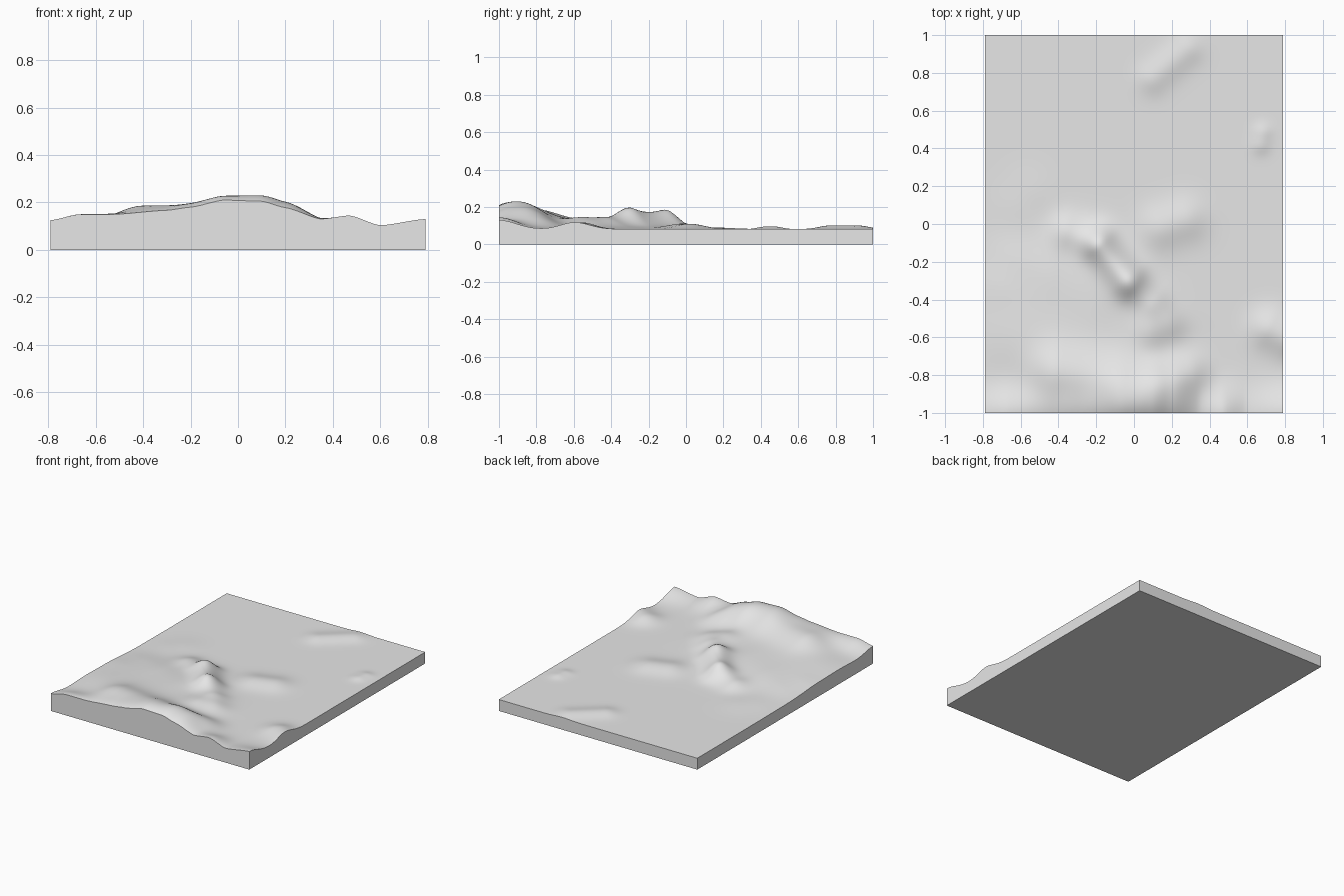
import bpy
import bmesh
import math
from mathutils import Vector

cube = bpy.data.objects.get("Cube")
if cube:
    bpy.data.objects.remove(cube, do_unlink=True)

HALF_X, HALF_Y = 0.79, 1.0
PLAIN = 0.082

# Each ridge: start x, start y, end x, end y, height, width
RIDGES = [
    (-0.55, -0.6, -0.1, -0.6, 0.045, 0.3),       # south-west upland
    (-0.4, -0.8, 0.2, -0.87, 0.07, 0.15),        # front ridge
    (-0.06, -0.86, 0.05, -0.88, 0.02, 0.12),     # front summit
    (0.15, -0.82, 0.3, -0.78, 0.025, 0.1),       # front ridge spur
    (-0.35, -0.04, -0.2, -0.08, 0.03, 0.09),     # central ridge, west arm
    (-0.18, -0.12, -0.04, -0.28, 0.065, 0.09),   # central ridge, crest
    (0.0, -0.34, 0.09, -0.41, 0.035, 0.09),      # central ridge, tail
    (-0.4, -0.25, -0.2, -0.3, 0.025, 0.2),       # slope behind crest
    (-0.6, 0.1, -0.55, 0.15, 0.008, 0.14),       # low western swell
    (-0.7, -0.3, -0.65, -0.2, 0.012, 0.15),
    (0.15, -0.02, 0.27, 0.02, 0.028, 0.11),      # middle hill
    (0.1, -0.56, 0.17, -0.53, 0.03, 0.1),        # southern knoll
    (0.1, 0.77, 0.28, 0.92, 0.019, 0.08),        # northern ridge
    (0.67, 0.42, 0.68, 0.48, 0.013, 0.05),       # small eastern knoll
    (0.72, -0.56, 0.8, -0.6, 0.036, 0.1),        # eastern edge hill
]

# Height of the cut along the front edge
FRONT = [(-0.79, 0.125), (-0.67, 0.15), (-0.52, 0.15), (-0.3, 0.167),
         (-0.2, 0.18), (-0.06, 0.21), (0.1, 0.205), (0.2, 0.178),
         (0.35, 0.13), (0.47, 0.145), (0.6, 0.103), (0.79, 0.13)]


def ridge_height(p, ridge):
    ax, ay, bx, by, height, width = ridge
    a, d = Vector((ax, ay)), Vector((bx - ax, by - ay))
    t = max(0, min(1, (p - a).dot(d) / d.length_squared))
    return height * math.exp(-((p - a - d * t).length / width) ** 2)


def hills(x, y):
    p = Vector((x, y))
    return PLAIN + sum(ridge_height(p, r) for r in RIDGES)


def front_height(x):
    for (xa, za), (xb, zb) in zip(FRONT, FRONT[1:]):
        if x <= xb:
            t = max(0, (x - xa) / (xb - xa))
            smooth = t * t * (3 - 2 * t)
            return za + (zb - za) * (t + smooth) / 2
    return FRONT[-1][1]


def terrain(x, y):
    # Ease the hills into the front edge profile
    blend = math.exp(-((y + HALF_Y) / 0.13) ** 2)
    return hills(x, y) + blend * (front_height(x) - hills(x, -HALF_Y))


# Terrain surface
bm = bmesh.new()
bmesh.ops.create_grid(bm, x_segments=96, y_segments=120, size=1)
for v in bm.verts:
    v.co.x *= HALF_X
    v.co.y *= HALF_Y
    v.co.z = terrain(v.co.x, v.co.y)

# Side walls and flat underside
rim = [e for e in bm.edges if e.is_boundary]
walls = bmesh.ops.extrude_edge_only(bm, edges=rim)["geom"]
for v in walls:
    if isinstance(v, bmesh.types.BMVert):
        v.co.z = 0
bottom = [e for e in bm.edges if e.is_boundary]
bmesh.ops.contextual_create(bm, geom=bottom)
bmesh.ops.recalc_face_normals(bm, faces=bm.faces)

mesh = bpy.data.meshes.new("terrain_block")
bm.to_mesh(mesh)
bm.free()
block = bpy.data.objects.new("terrain_block", mesh)
bpy.context.collection.objects.link(block)

# Plain grey material
grey = bpy.data.materials.new("light_grey")
grey.use_nodes = True
colour = (0.8, 0.8, 0.8, 1)
grey.diffuse_color = colour
grey.node_tree.nodes["Principled BSDF"].inputs["Base Color"].default_value = colour
mesh.materials.append(grey)

# Smooth hills with crisp block edges
bpy.ops.object.select_all(action="DESELECT")
block.select_set(True)
bpy.context.view_layer.objects.active = block
bpy.ops.object.shade_smooth_by_angle(angle=math.radians(40))
